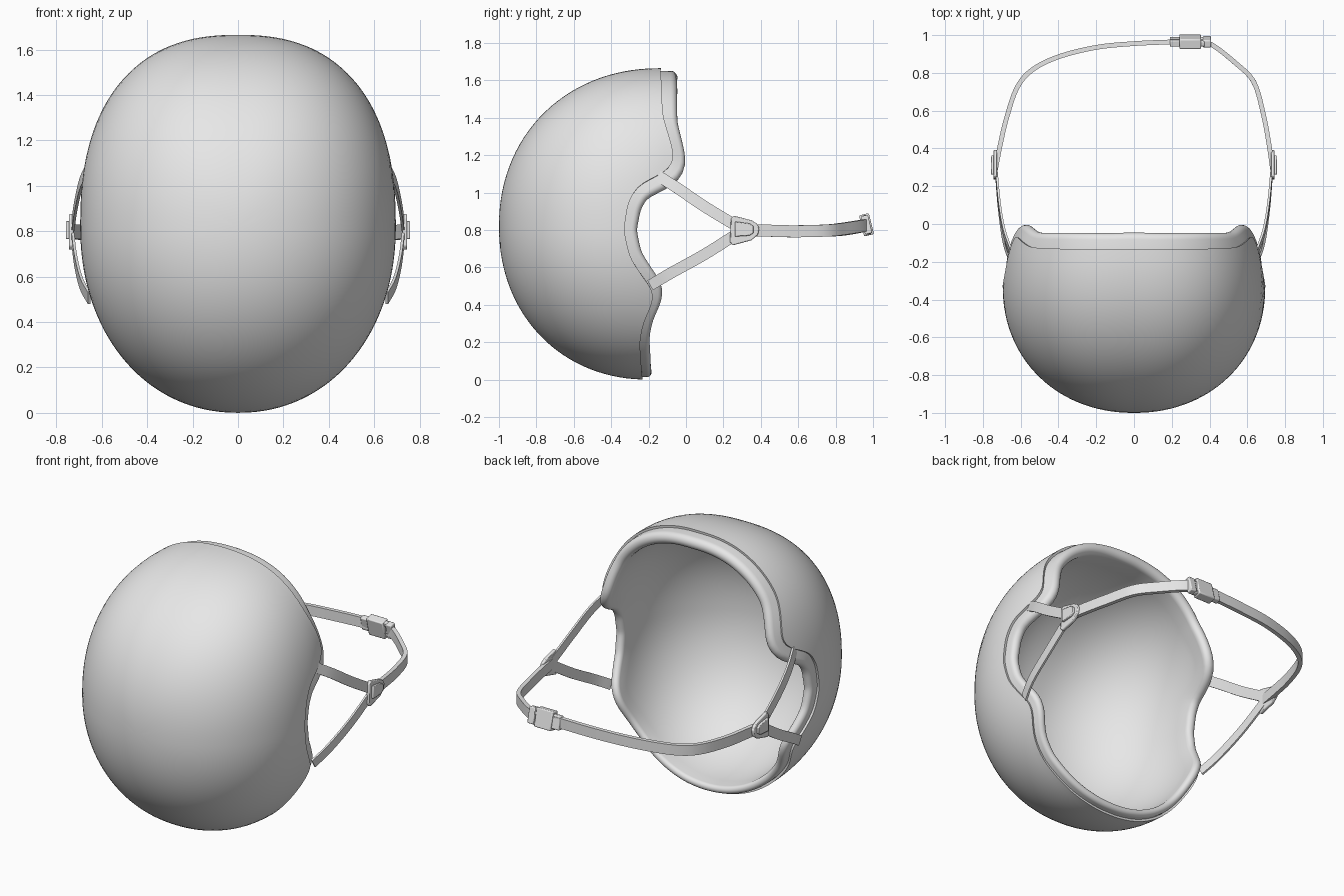
import bpy, bmesh, math
from mathutils import Vector, Matrix

cube = bpy.data.objects.get("Cube")
if cube:
    bpy.data.objects.remove(cube)

grey = bpy.data.materials.new("plain_grey")
grey.use_nodes = True
grey.diffuse_color = (0.8, 0.8, 0.8, 1)
grey.node_tree.nodes["Principled BSDF"].inputs["Base Color"].default_value = (0.8, 0.8, 0.8, 1)


def finish(name, bm, angle=40, bevel=0, recalc=True):
    """Turn a bmesh into a named, smooth-shaded grey object."""
    if recalc:
        bmesh.ops.recalc_face_normals(bm, faces=bm.faces)
    mesh = bpy.data.meshes.new(name)
    bm.to_mesh(mesh)
    bm.free()
    mesh.materials.append(grey)
    ob = bpy.data.objects.new(name, mesh)
    bpy.context.collection.objects.link(ob)
    if bevel:
        mod = ob.modifiers.new("soft_edges", "BEVEL")
        mod.width, mod.segments = bevel, 2
    bpy.ops.object.select_all(action="DESELECT")
    ob.select_set(True)
    bpy.context.view_layer.objects.active = ob
    bpy.ops.object.shade_smooth_by_angle(angle=math.radians(angle))


# Dome: slightly squared elliptical meridians around a front pole
SEG, ROWS, MID, FULL = 192, 30, 0.82, 2.1
RIM = [(0, -.235), (.2, -.25), (.3, -.23), (.42, -.175), (.48, -.18), (.55, -.235),
       (.65, -.3), (.8, -.335), (.95, -.31), (1.05, -.25), (1.1, -.12), (1.16, -.065),
       (1.22, -.068), (1.3, -.09), (1.4, -.125), (1.7, -.14)]


def rim_y(z):
    for (z0, y0), (z1, y1) in zip(RIM, RIM[1:]):
        if z <= z1:
            return y0 + (y1 - y0) * max(0, (z - z0) / (z1 - z0))
    return RIM[-1][1]


def power(v, e):
    return math.copysign(abs(v) ** e, v)


def dome(a, th):
    """Point and outward normal on the dome at direction a, meridian angle th."""
    c, s = math.cos(a), math.sin(a)
    high, n, yc = (.845, 2.4, -.14) if s > 0 else (.82, 2.1, -.2)
    r = (abs(c / .695) ** n + abs(s / high) ** n) ** (-1 / n)
    yc = -.33 * c * c + yc * s * s
    depth = 1 + yc
    q = r * power(math.sin(th), 2 / FULL)
    p = Vector((q * c, yc - depth * power(math.cos(th), 2 / FULL), MID + q * s))
    k = power(math.sin(th), 2 - 2 / FULL) / r
    return p, Vector((k * c, -power(math.cos(th), 2 - 2 / FULL) / depth, k * s)).normalized()


def rim_angle(a):
    th = 1.0
    while th < 2.2:
        p = dome(a, th)[0]
        if p.y >= rim_y(p.z):
            break
        th += .004
    return th


angles = [2 * math.pi * i / SEG for i in range(SEG)]
ends = [rim_angle(a) for a in angles]
for _ in range(3):
    ends = [(ends[i - 1] + 2 * ends[i] + ends[(i + 1) % SEG]) / 4 for i in range(SEG)]
rim = [dome(a, t) for a, t in zip(angles, ends)]


def rim_offset(i, inward, along):
    """Point near the rim, moved into the wall and out past the edge."""
    p, n = rim[i]
    t = rim[(i + 1) % SEG][0] - rim[i - 1][0]
    return p - n * inward + t.cross(n).normalized() * along


def loft(name, rows, first=None, last=None):
    bm = bmesh.new()
    vs = [[bm.verts.new(p) for p in row] for row in rows]
    start = bm.verts.new(first) if first else None
    end = bm.verts.new(last) if last else None
    for k in range(SEG):
        m = (k + 1) % SEG
        for lo, hi in zip(vs, vs[1:]):
            bm.faces.new((lo[k], hi[k], hi[m], lo[m]))
        if start:
            bm.faces.new((start, vs[0][k], vs[0][m]))
        if end:
            bm.faces.new((vs[-1][k], end, vs[-1][m]))
    finish(name, bm, recalc=False)


shell = [[dome(a, t * j / ROWS)[0] for a, t in zip(angles, ends)] for j in range(1, ROWS + 1)]
shell.append([rim_offset(i, .022, -.002) for i in range(SEG)])
loft("outer_shell", shell, first=Vector((0, -1, MID)))

# Padding: rolled lip past the shell edge, thinner at the bottom, then the lining
lip = [.03 + .007 * math.sin(a) for a in angles]
reach = [.068 + .021 * math.sin(a) for a in angles]
lining = [[rim_offset(i, .014, -.015) for i in range(SEG)]]
for j in range(11):
    f = math.pi * j / 10
    lining.append([rim_offset(i, .014 + lip[i] * (1 - math.cos(f)),
                              reach[i] - lip[i] + lip[i] * math.sin(f)) for i in range(SEG)])
for j in range(ROWS - 1, 0, -1):
    row = []
    for i, (a, t) in enumerate(zip(angles, ends)):
        p, n = dome(a, t * j / ROWS)
        edge = j / ROWS
        row.append(p - n * (.075 * (1 - edge) + (.014 + 2 * lip[i]) * edge))
    lining.append(row)
loft("padded_lining", lining, last=Vector((0, -.925, MID)))


# Straps: flat bands swept along smooth paths
def smooth_path(pts, steps=8):
    pts = [Vector(p) for p in pts]
    pts = [2 * pts[0] - pts[1]] + pts + [2 * pts[-1] - pts[-2]]
    out = []
    for a, b, c, d in zip(pts, pts[1:], pts[2:], pts[3:]):
        for k in range(steps):
            t = k / steps
            out.append((2 * b + (c - a) * t + (2 * a - 5 * b + 4 * c - d) * t ** 2
                        + (3 * b - a - 3 * c + d) * t ** 3) / 2)
    return out + [pts[-2]]


def strap(name, pts, width, thick, face=None):
    path = smooth_path(pts)
    bm = bmesh.new()
    rings = []
    for i, p in enumerate(path):
        t = (path[min(i + 1, len(path) - 1)] - path[max(i - 1, 0)]).normalized()
        n = Vector(face) if face else t.cross(Vector((0, 0, 1)))
        w = t.cross(n).normalized()
        n = w.cross(t)
        rings.append([bm.verts.new(p + w * u * width / 2 + n * v * thick / 2)
                      for u, v in ((-1, -1), (1, -1), (1, 1), (-1, 1))])
    for a, b in zip(rings, rings[1:]):
        for k in range(4):
            bm.faces.new((a[k], b[k], b[(k + 1) % 4], a[(k + 1) % 4]))
    bm.faces.new(rings[0])
    bm.faces.new(rings[-1])
    finish(name, bm, 35)


def plate(name, outline, x0, x1, bevel):
    """Plate in the yz plane between two x positions."""
    bm = bmesh.new()
    face = bm.faces.new([bm.verts.new((x0, y, z)) for y, z in outline])
    ext = bmesh.ops.extrude_face_region(bm, geom=[face])
    bmesh.ops.translate(bm, vec=(x1 - x0, 0, 0),
                        verts=[v for v in ext["geom"] if isinstance(v, bmesh.types.BMVert)])
    finish(name, bm, 40, bevel)


for side, s in (("left", 1), ("right", -1)):
    strap(side + "_upper_strap", [(s * .65, -.15, 1.09), (s * .688, -.04, 1.02),
          (s * .712, .1, .925), (s * .73, .29, .81)], .06, .012, (s, 0, 0))
    strap(side + "_lower_strap", [(s * .655, -.19, .505), (s * .69, -.08, .57),
          (s * .715, .1, .67), (s * .73, .29, .79)], .06, .012, (s, 0, 0))
    # Strap adjuster: tapered plate with a raised clamp
    plate(side + "_adjuster", [(.25, .718), (.235, .735), (.24, .86), (.255, .877),
          (.35, .852), (.378, .835), (.392, .81), (.385, .775), (.35, .745)],
          s * .724, s * .745, .005)
    plate(side + "_adjuster_clamp", [(.262, .765), (.262, .845), (.34, .835),
          (.362, .82), (.362, .785), (.34, .77)], s * .738, s * .758, .004)

# Chin strap: one loop between the two adjusters
strap("chin_strap", [(.735, .28, .8), (.715, .42, .797), (.685, .58, .793), (.635, .75, .797),
      (.54, .85, .808), (.4, .955, .825), (.3, .965, .83), (.18, .963, .83), (0, .955, .825),
      (-.2, .935, .82), (-.4, .885, .81), (-.54, .815, .8), (-.62, .72, .796),
      (-.675, .56, .793), (-.708, .42, .797), (-.735, .28, .8)], .064, .025)


# Buckle: clip body, strap end and pronged end
def block(name, x0, x1, thick, height, z_shift=0):
    bm = bmesh.new()
    bmesh.ops.create_cube(bm, size=1)
    bmesh.ops.scale(bm, vec=(x1 - x0, thick, height), verts=bm.verts)
    bmesh.ops.translate(bm, vec=((x0 + x1) / 2 - .3, 0, z_shift), verts=bm.verts)
    tilt = Matrix.Translation((.3, .965, .828)) @ Matrix.Rotation(math.radians(14), 4, "X")
    bmesh.ops.transform(bm, matrix=tilt, verts=bm.verts)
    finish(name, bm, 40, .006)


block("buckle_body", .24, .355, .054, .115)
block("buckle_strap_end", .19, .245, .036, .085)
block("buckle_pronged_end", .365, .408, .04, .1)
for side, s in (("upper", 1), ("lower", -1)):
    block(side + "_buckle_prong", .345, .375, .03, .025, s * .04)
